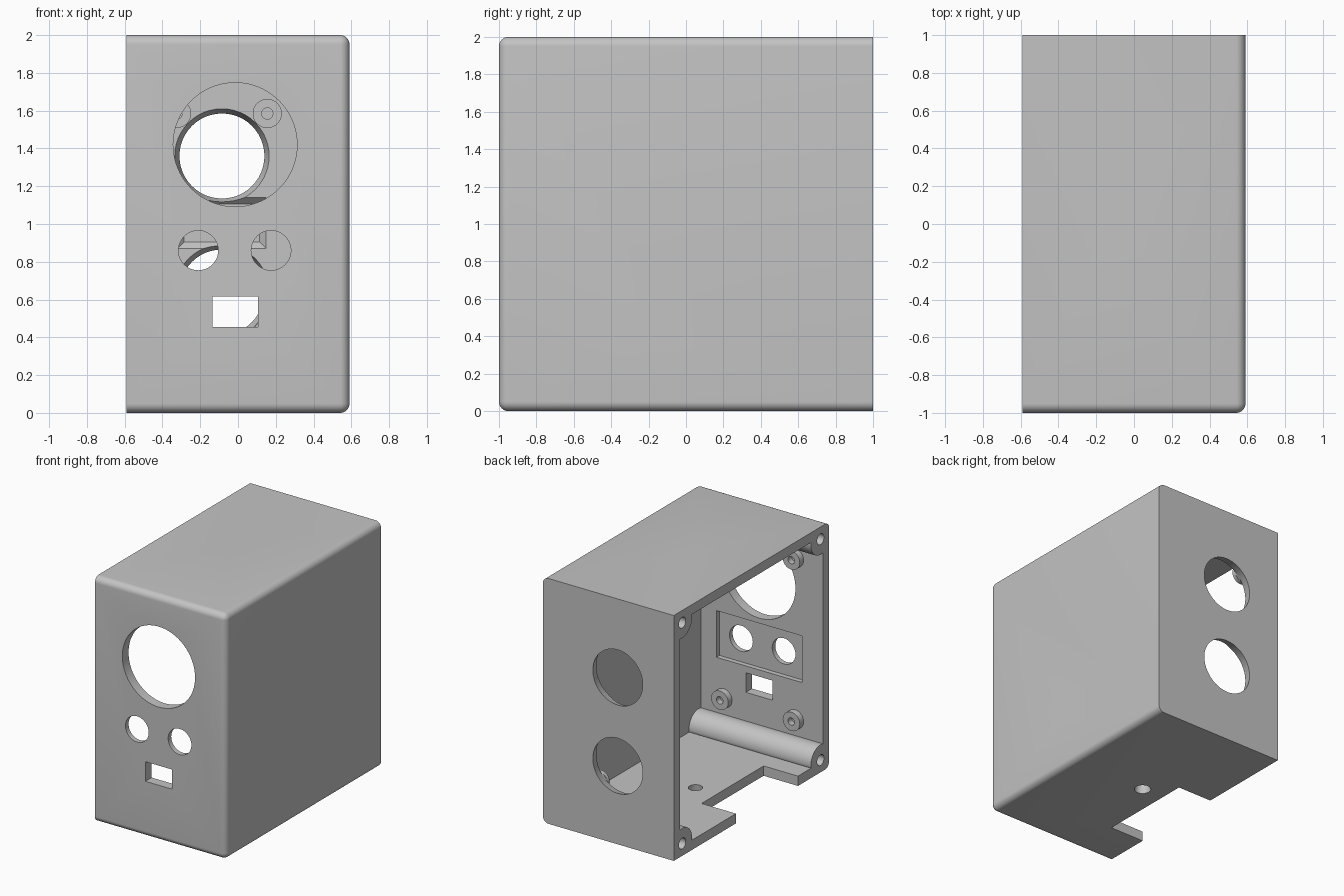
import bpy, bmesh, math
from mathutils import Vector

if "Cube" in bpy.data.objects:
    bpy.data.objects.remove(bpy.data.objects["Cube"], do_unlink=True)

W, D, H, T = 0.59, 1.0, 2.0, 0.08      # half width, half depth, height, wall
FRONT, BACK = -D + T, D - T            # inner wall planes
X, Y, Z = Vector((1, 0, 0)), Vector((0, 1, 0)), Vector((0, 0, 1))

grey = bpy.data.materials.new("light grey plastic")
grey.use_nodes = True
grey.diffuse_color = (0.55, 0.55, 0.55, 1)
grey.node_tree.nodes["Principled BSDF"].inputs["Base Color"].default_value = grey.diffuse_color


def make(name, bm):
    bmesh.ops.recalc_face_normals(bm, faces=bm.faces)
    mesh = bpy.data.meshes.new(name)
    bm.to_mesh(mesh)
    bm.free()
    mesh.materials.append(grey)
    obj = bpy.data.objects.new(name, mesh)
    bpy.context.scene.collection.objects.link(obj)
    return obj


def box(name, lo, hi):
    bm = bmesh.new()
    bmesh.ops.create_cube(bm, size=1)
    lo, hi = Vector(lo), Vector(hi)
    for v in bm.verts:
        v.co = (lo + hi) / 2 + v.co * (hi - lo)
    return make(name, bm)


def rod(name, start, axis, length, r1, r2=None, segments=48):
    """Cylinder or cone running from start along axis."""
    bm = bmesh.new()
    bmesh.ops.create_cone(bm, cap_ends=True, segments=segments, radius1=r1,
                          radius2=r1 if r2 is None else r2, depth=length)
    turn = Z.rotation_difference(axis).to_matrix()
    for v in bm.verts:
        v.co = Vector(start) + turn @ (v.co + Z * length / 2)
    return make(name, bm)


def tapered_hole(start, axis, r1, r2):
    """Cone through one wall, carried a little past both faces."""
    e = 0.25
    grow = (r2 - r1) * e
    return rod("hole", Vector(start) - axis * T * e, axis, T * (1 + 2 * e),
               r1 - grow, r2 + grow)


def combine(tool, operation="DIFFERENCE"):
    mod = body.modifiers.new("combine", "BOOLEAN")
    mod.operation, mod.solver, mod.object = operation, "EXACT", tool
    bpy.context.view_layer.objects.active = body
    bpy.ops.object.modifier_apply(modifier=mod.name)
    bpy.data.objects.remove(tool, do_unlink=True)


# Outer shell, rounded around the front and the closed side
body = box("speaker_housing", (-W, -D, 0), (W, D, H))
bm = bmesh.new()
bm.from_mesh(body.data)
edges = []
for edge in bm.edges:
    mid = (edge.verts[0].co + edge.verts[1].co) / 2
    if mid.x > -W + 0.1 and mid.y < D - 0.1:
        edges.append(edge)
bmesh.ops.bevel(bm, geom=edges, offset=0.05, segments=8, profile=0.5, affect="EDGES")
bm.to_mesh(body.data)
bm.free()

# Cavity profile with a round screw post left standing in each corner
bm = bmesh.new()
post_y, post_z, post_r = 0.89, 0.9, 0.125
a0 = math.asin((BACK - post_y) / post_r)
ring = []
for sy, sz in ((1, 1), (-1, 1), (-1, -1), (1, -1)):
    arc = []
    for i in range(17):
        a = -a0 + (math.pi / 2 + 2 * a0) * i / 16
        y = min(post_y - post_r * math.sin(a), BACK)
        z = min(post_z - post_r * math.cos(a), BACK)
        arc.append((-W - 0.1, sy * y, 1 + sz * z))
    ring += arc if sy * sz > 0 else arc[::-1]
face = bm.faces.new([bm.verts.new(p) for p in ring])
out = bmesh.ops.extrude_face_region(bm, geom=[face])
moved = [g for g in out["geom"] if isinstance(g, bmesh.types.BMVert)]
bmesh.ops.translate(bm, vec=X * (2 * W + 0.1 - T), verts=moved)
combine(make("cavity", bm))

# Screw holes in the post ends
for sy in (-1, 1):
    for sz in (-1, 1):
        combine(rod("post_hole", (-W - 0.1, sy * post_y, 1 + sz * 0.9), X, 0.5, 0.044, segments=24))

# Mounting bosses inside the front and back walls
def bosses(xs, zs, wall, axis):
    for x in xs:
        for z in zs:
            base = Vector((x, wall, z))
            combine(rod("boss", base - axis * 0.03, axis, 0.08, 0.077, segments=32), "UNION")
            combine(rod("boss_hole", base + axis * 0.001, axis, 0.1, 0.03, segments=20))

bosses((-0.34, 0.305), (0.355, 1.67), FRONT, Y)
bosses((-0.325, 0.155), (0.415, 1.585), BACK, -Y)

# Front: inner recess, large round opening, two small ones and a window
combine(box("recess", (-0.40, -D + 0.04, 0.67), (0.37, FRONT + 0.02, 1.05)))
combine(rod("main_opening", (-0.015, -D - 0.1, 1.42), Y, 0.25, 0.328, segments=80))
for x in (-0.21, 0.175):
    combine(rod("small_opening", (x, -D - 0.1, 0.86), Y, 0.25, 0.105))
combine(box("window", (-0.135, -D - 0.1, 0.455), (0.105, FRONT + 0.1, 0.615)))

# Back: tapered round openings with a shallow sloped recess between them
for z in (0.64, 1.36):
    combine(tapered_hole((-0.085, D, z), -Y, 0.225, 0.25))
bm = bmesh.new()
bmesh.ops.create_cube(bm, size=1)
for v in bm.verts:
    inset = 0.035 if v.co.y > 0 else 0
    sx, sz = math.copysign(1, v.co.x), math.copysign(1, v.co.z)
    v.co = (-0.085 + sx * (0.235 - inset), BACK + (0.035 if v.co.y > 0 else -0.001),
            1.005 + sz * (0.135 - inset))
combine(make("sloped_recess", bm))

# Top and bottom countersunk holes
combine(tapered_hole((-0.085, 0, H), -Z, 0.068, 0.055))
combine(tapered_hole((-0.085, 0, 0), Z, 0.063, 0.053))

# Pin holes in the closed side
for z in (0.42, 0.745):
    combine(rod("pin_hole", (W - 0.2, -0.21, z), X, 0.4, 0.027, segments=20))

# Notch in the floor at the open side
combine(box("notch", (-W - 0.1, -0.6, -0.1), (-0.28, 0.2, 0.3)))

# Smooth rounded surfaces, sharp edges kept
bpy.ops.object.select_all(action="DESELECT")
body.select_set(True)
bpy.context.view_layer.objects.active = body
bpy.ops.object.shade_smooth_by_angle(angle=math.radians(30))
